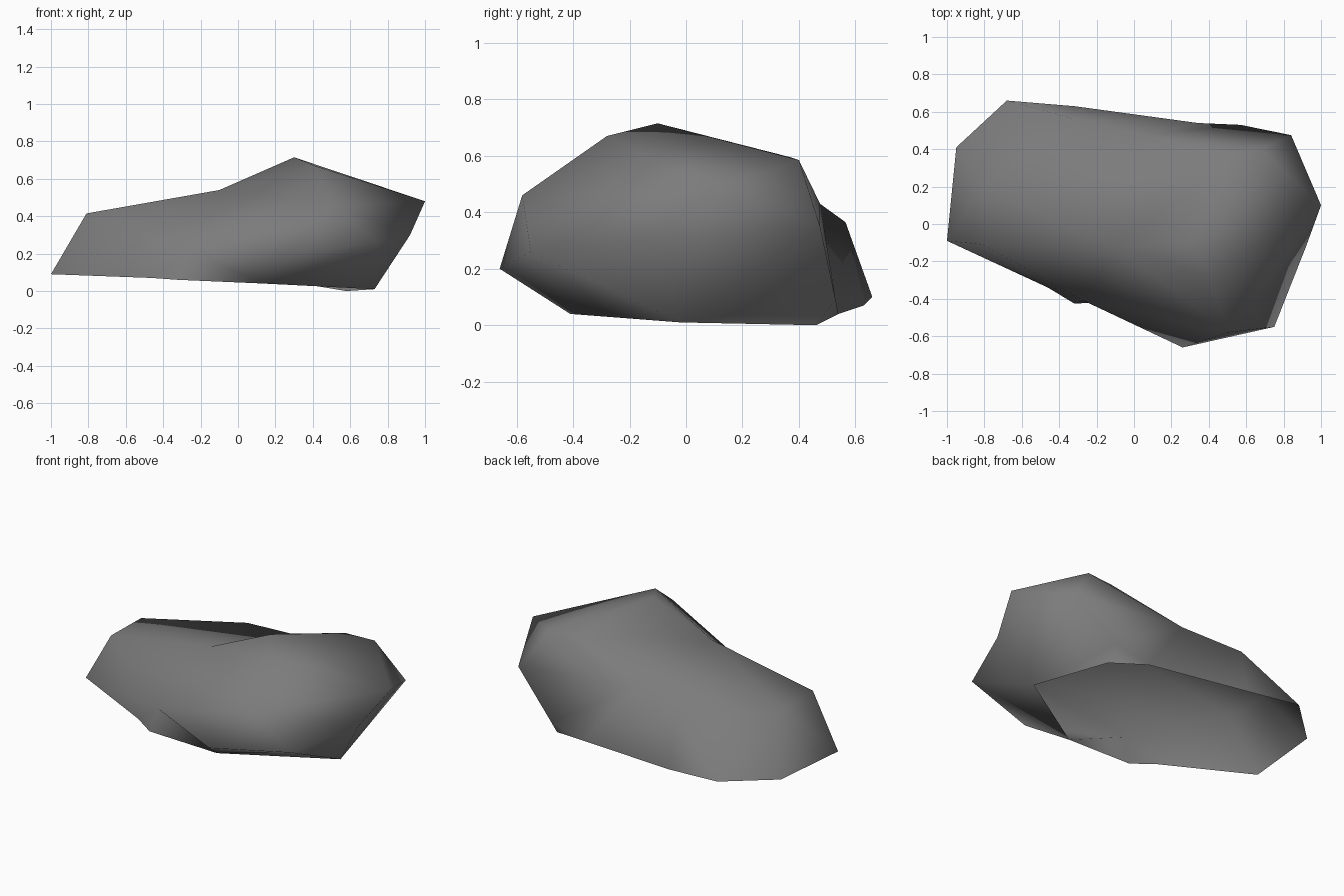
import bpy
import bmesh
from mathutils import Vector

cube = bpy.data.objects.get("Cube")
if cube:
    bpy.data.objects.remove(cube, do_unlink=True)

# Corner points of the boulder, grouped by region
base_rim = [(-1, -.09, .09), (-.95, .41, .09), (-.68, .66, .1), (-.32, .63, .07),
            (.34, .54, .04), (.58, .46, 0), (.73, -.02, .01), (.14, -.41, .04),
            (-.19, -.35, .05), (-.32, -.425, .06), (-.46, -.34, .07)]
upper_ridge = [(-.81, -.11, .415), (-.81, .19, .41), (-.1, -.12, .54),
               (.3, -.1, .715), (.41, -.28, .67), (.49, .37, .595), (.675, .4, .585)]
back_side = [(-.33, .565, .365), (.04, .475, .43), (.57, .53, .09), (.84, .475, .35)]
right_end = [(1, .1, .48), (.92, -.12, .3), (.75, -.55, .26)]
front_side = [(.26, -.66, .2), (.5, -.58, .46), (-.27, -.41, .21)]
corners = [Vector(p) for p in base_rim + upper_ridge + back_side + right_end + front_side]

# Stone material
stone = bpy.data.materials.new("stone_grey")
stone.use_nodes = True
colour = (.2, .2, .2, 1)
stone.diffuse_color = colour
shader = next(n for n in stone.node_tree.nodes if n.type == 'BSDF_PRINCIPLED')
shader.inputs["Base Color"].default_value = colour
shader.inputs["Roughness"].default_value = .9


def on_sphere(point):
    """Direction from the heart of the boulder, with its proportions evened out."""
    offset = point - Vector((0, 0, .3))
    return Vector((offset.x, offset.y / .66, offset.z / .36)).normalized()


# Skin the corners on a sphere, then move each to its place so hollows survive
bm = bmesh.new()
place = {}
for corner in corners:
    vert = bm.verts.new(on_sphere(corner))
    place[vert] = corner
rim = set(list(place)[:len(base_rim)])
bmesh.ops.convex_hull(bm, input=list(bm.verts))
for vert in bm.verts:
    vert.co = place[vert]
bmesh.ops.recalc_face_normals(bm, faces=list(bm.faces))

# Open underside
underside = [f for f in bm.faces if rim.issuperset(f.verts)]
bmesh.ops.delete(bm, geom=underside, context='FACES')

mesh = bpy.data.meshes.new("boulder")
bm.to_mesh(mesh)
bm.free()
mesh.materials.append(stone)
boulder = bpy.data.objects.new("boulder", mesh)
bpy.context.collection.objects.link(boulder)

# Soft, weathered faces
mesh.shade_smooth()
